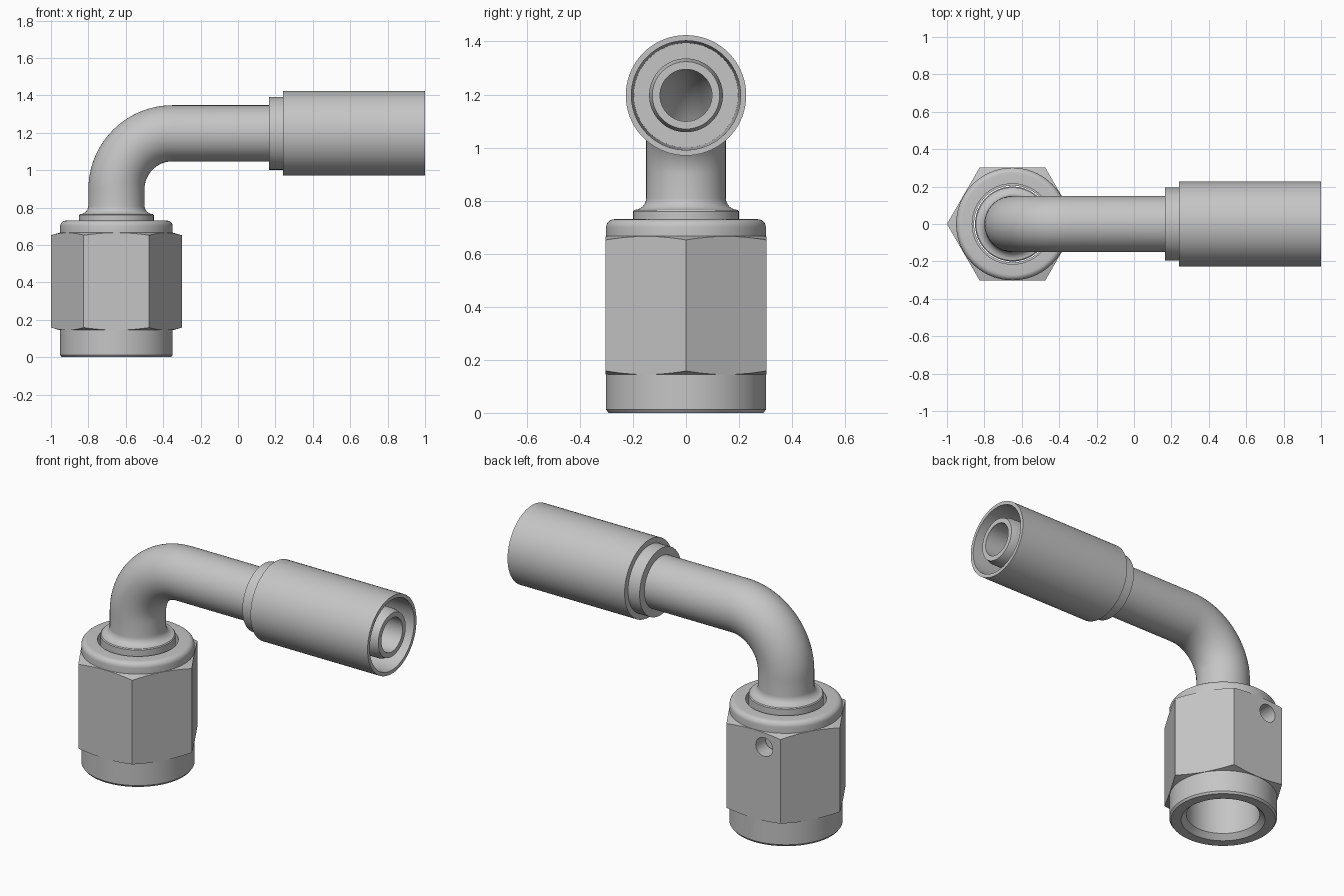
import bpy, bmesh, math
from mathutils import Vector, Matrix

cube = bpy.data.objects.get("Cube")
if cube:
    bpy.data.objects.remove(cube, do_unlink=True)

steel = bpy.data.materials.new("brushed steel grey")
GREY = (0.56, 0.56, 0.56, 1)
steel.use_nodes = True
steel.diffuse_color = GREY
steel.node_tree.nodes["Principled BSDF"].inputs["Base Color"].default_value = GREY

NUT_X, PIPE_Z, BEND = -0.65, 1.197, 0.3
BEND_START = PIPE_Z - BEND
BEND_LEN = BEND * math.pi / 2


def along_pipe(s):
    """Centre and ring axes at distance s: up, round the elbow, then along +x."""
    a = min(max((s - BEND_START) / BEND, 0), math.pi / 2)
    centre = Vector((NUT_X + BEND * (1 - math.cos(a)), 0, BEND_START + BEND * math.sin(a)))
    tangent = Vector((math.sin(a), 0, math.cos(a)))
    centre += tangent * (min(s - BEND_START, 0) + max(s - BEND_START - BEND_LEN, 0))
    return centre, Vector((math.cos(a), 0, -math.sin(a)))


def at_x(x):
    """Pipe distance of a point on the horizontal run."""
    return BEND_START + BEND_LEN + x - (NUT_X + BEND)


def new_object(name, bm):
    bmesh.ops.recalc_face_normals(bm, faces=bm.faces)
    mesh = bpy.data.meshes.new(name)
    bm.to_mesh(mesh)
    bm.free()
    mesh.materials.append(steel)
    obj = bpy.data.objects.new(name, mesh)
    bpy.context.collection.objects.link(obj)
    return obj


def sweep(name, profile, n=72):
    """Closed (radius, distance) profile turned around the pipe centre line."""
    bm = bmesh.new()
    rings = []
    for r, s in profile:
        centre, side = along_pipe(s)
        ring = []
        for i in range(n):
            t = math.tau * i / n
            ring.append(bm.verts.new(centre + r * (side * math.cos(t) + Vector((0, math.sin(t), 0)))))
        rings.append(ring)
    for k, ring in enumerate(rings):
        after = rings[(k + 1) % len(rings)]
        for i in range(n):
            j = (i + 1) % n
            bm.faces.new((ring[i], ring[j], after[j], after[i]))
    return new_object(name, bm)


def select(obj):
    bpy.ops.object.select_all(action='DESELECT')
    obj.select_set(True)
    bpy.context.view_layer.objects.active = obj


def boolean(obj, cutter, operation):
    mod = obj.modifiers.new("cut", 'BOOLEAN')
    mod.object, mod.operation, mod.solver = cutter, operation, 'EXACT'
    select(obj)
    bpy.ops.object.modifier_apply(modifier=mod.name)
    bpy.data.objects.remove(cutter, do_unlink=True)


def arc(r, s, radius, start, end, steps=6):
    angles = [math.radians(start + (end - start) * i / steps) for i in range(steps + 1)]
    return [(r + radius * math.cos(a), s + radius * math.sin(a)) for a in angles]


# Swivel nut: turned body with collars and chamfers, trimmed by a hexagon
nut = sweep("swivel_nut", [
    (0.235, 0), (0.292, 0), (0.301, 0.012), (0.301, 0.144), (0.37, 0.164), (0.37, 0.646),
    (0.301, 0.666)] + arc(0.271, 0.70, 0.03, 0, 90) + [
    (0.215, 0.73), (0.215, 0.45), (0.205, 0.45), (0.205, 0.03)], 96)

bm = bmesh.new()
base = bm.faces.new([bm.verts.new((NUT_X + 0.35 * math.cos(i * math.pi / 3),
                                   0.35 * math.sin(i * math.pi / 3), -0.1)) for i in range(6)])
grown = bmesh.ops.extrude_face_region(bm, geom=[base])["geom"]
bmesh.ops.translate(bm, vec=(0, 0, 1), verts=[v for v in grown if isinstance(v, bmesh.types.BMVert)])
boolean(nut, new_object("hexagon_cutter", bm), 'INTERSECT')

# Wire hole in the back flat of the nut
bm = bmesh.new()
bmesh.ops.create_cone(bm, cap_ends=True, segments=32, radius1=0.055, radius2=0.055, depth=0.25,
                      matrix=Matrix.Translation((-0.72, 0.28, 0.58)) @ Matrix.Rotation(math.pi / 2, 4, 'X'))
boolean(nut, new_object("hole_cutter", bm), 'DIFFERENCE')

# Elbow tube: seat, shoulder, flared neck, bend, hose nipple, then back down the bore
bends = [BEND_START + BEND_LEN * i / 24 for i in range(25)]
tube = sweep("elbow_tube", [
    (0.14, 0.34), (0.2, 0.44), (0.2, 0.76)]
    + arc(0.195, 0.81, 0.045, 270, 180)
    + [(0.15, s) for s in bends]
    + [(0.15, at_x(0.3)), (0.139, at_x(0.3)), (0.139, at_x(0.96)), (0.127, at_x(1.0)), (0.098, at_x(1.0))]
    + [(0.098, s) for s in reversed(bends)]
    + [(0.098, 0.34)])

# Crimp ferrule: stepped outside, deep hose socket inside
ferrule = sweep("crimp_ferrule", [(r, at_x(x)) for r, x in (
    (0.145, 0.165), (0.195, 0.165), (0.195, 0.24), (0.227, 0.24), (0.227, 1.0),
    (0.206, 1.0), (0.197, 0.35), (0.13, 0.35), (0.13, 0.28), (0.145, 0.28))])

for obj in (nut, tube, ferrule):
    select(obj)
    bpy.ops.object.shade_smooth_by_angle(angle=math.radians(25))
